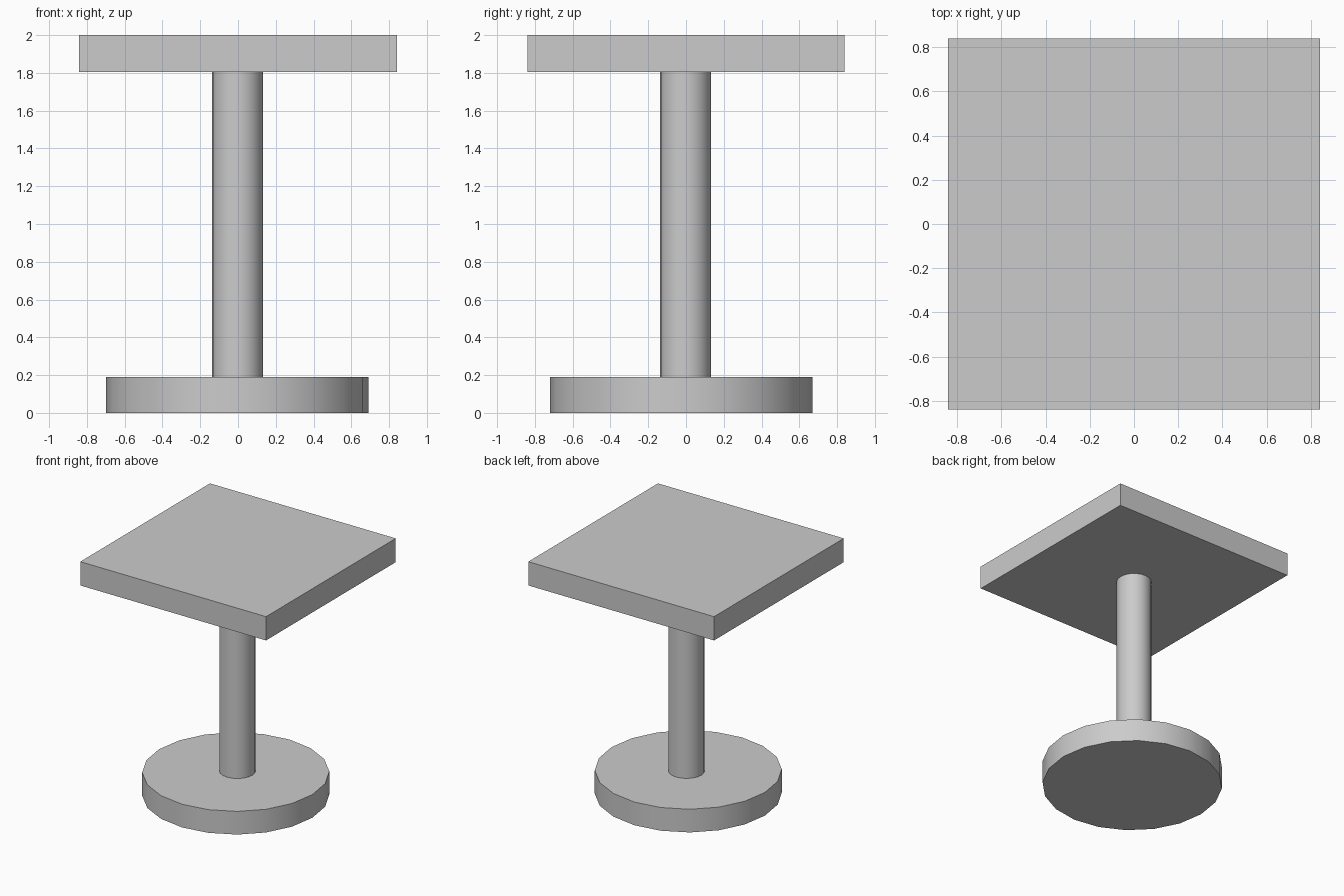
import bpy
import math

cube = bpy.data.objects.get("Cube")
if cube:
    bpy.data.objects.remove(cube, do_unlink=True)

# One plain grey for every part
grey = bpy.data.materials.new("light_grey")
grey.use_nodes = True
colour = (0.6, 0.6, 0.6, 1.0)
grey.diffuse_color = colour
grey.node_tree.nodes["Principled BSDF"].inputs["Base Color"].default_value = colour


def disc(name, radius, bottom, top, x, y):
    """Upright round part with a smooth wall and sharp rims."""
    bpy.ops.mesh.primitive_cylinder_add(
        vertices=20, radius=radius, depth=top - bottom,
        location=(x, y, (bottom + top) / 2))
    part = bpy.context.object
    part.name = name
    part.data.materials.append(grey)
    bpy.ops.object.shade_smooth_by_angle(angle=math.radians(30))


# Round foot, set slightly forward of the column
disc("base", 0.695, 0.0, 0.19, -0.003, -0.025)

# Central column
disc("column", 0.135, 0.19, 1.805, -0.003, -0.003)

# Square slab on top
bpy.ops.mesh.primitive_cube_add(size=1, location=(0, 0, 1.9025))
tabletop = bpy.context.object
tabletop.name = "tabletop"
tabletop.scale = (1.685, 1.68, 0.195)
tabletop.data.materials.append(grey)
bpy.ops.object.transform_apply(location=False, rotation=False, scale=True)
